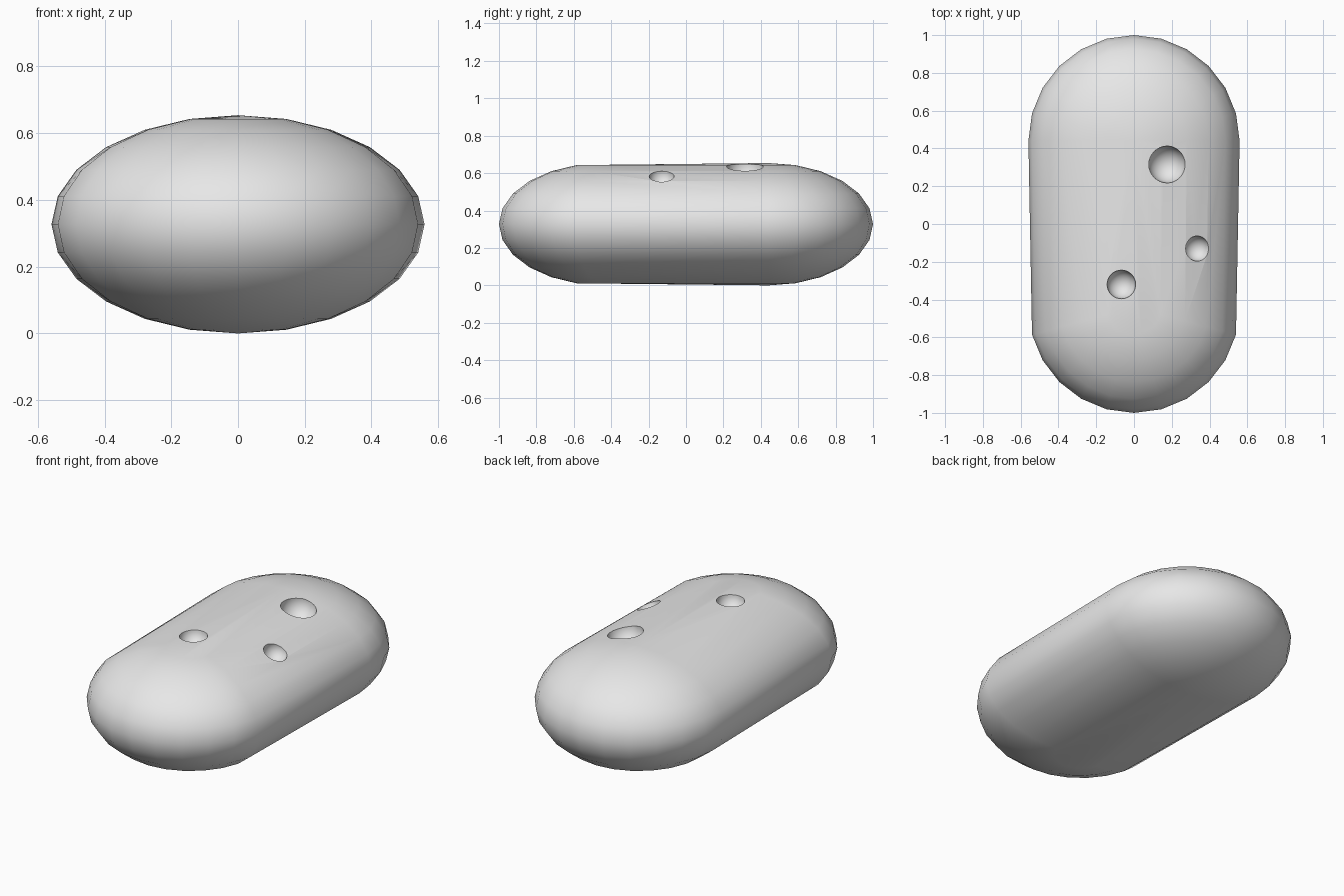
import bpy, bmesh, math
from mathutils import Vector

if "Cube" in bpy.data.objects:
    bpy.data.objects.remove(bpy.data.objects["Cube"], do_unlink=True)

RADIUS, HALF_HEIGHT = 0.559, 0.327
SHIFT = 1.0 - RADIUS

grey = bpy.data.materials.new("light grey")
grey.use_nodes = True
grey.diffuse_color = (0.8, 0.8, 0.8, 1)
grey.node_tree.nodes["Principled BSDF"].inputs["Base Color"].default_value = (0.8, 0.8, 0.8, 1)


def add_sphere(name, segments, rings, scale, centre, stretch=0.0):
    """Ellipsoid whose halves are pulled apart along y by the stretch."""
    bm = bmesh.new()
    bmesh.ops.create_uvsphere(bm, u_segments=segments, v_segments=rings, radius=1)
    for v in bm.verts:
        side = -1 if v.co.y < -0.001 else 1
        v.co = v.co * Vector(scale) + Vector(centre)
        v.co.y += side * stretch
    if stretch:
        bmesh.ops.triangulate(bm, faces=bm.faces[:])
    mesh = bpy.data.meshes.new(name)
    bm.to_mesh(mesh)
    bm.free()
    mesh.materials.append(grey)
    obj = bpy.data.objects.new(name, mesh)
    bpy.context.collection.objects.link(obj)
    return obj


# Flattened capsule body
body = add_sphere("pill_body", 24, 12, (RADIUS, RADIUS, HALF_HEIGHT),
                  (0, 0, HALF_HEIGHT), SHIFT)
bpy.context.view_layer.objects.active = body

# Round dimples scooped out of the top: x, y, radius
for x, y, r in ((0.175, 0.315, 0.098), (0.335, -0.13, 0.067), (-0.067, -0.32, 0.076)):
    z = HALF_HEIGHT * (1 + math.sqrt(1 - (x / RADIUS) ** 2)) - 0.005
    cutter = add_sphere("dimple_cutter", 32, 16, (r, r, r), (x, y, z))
    cutter.hide_render = True
    cut = body.modifiers.new("dimple", "BOOLEAN")
    cut.operation = "DIFFERENCE"
    cut.solver = "EXACT"
    cut.object = cutter
    bpy.ops.object.modifier_apply(modifier=cut.name)
    bpy.data.objects.remove(cutter, do_unlink=True)

# Smooth skin with crisp dimple rims
bpy.ops.object.select_all(action="DESELECT")
body.select_set(True)
bpy.context.view_layer.objects.active = body
bpy.ops.object.shade_smooth_by_angle(angle=math.radians(40))
